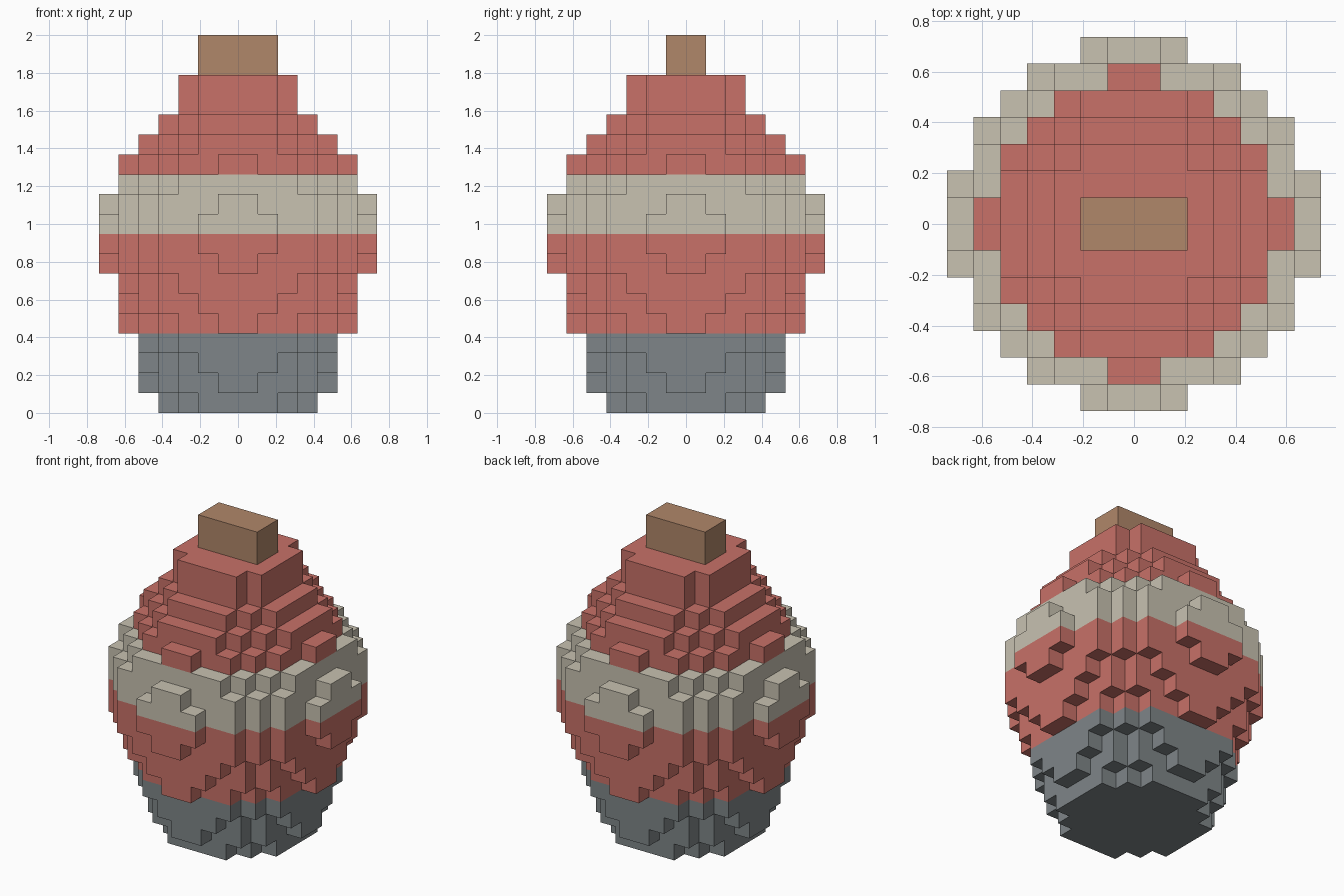
import bpy
import bmesh
from mathutils import Vector

cube = bpy.data.objects.get("Cube")
if cube:
    bpy.data.objects.remove(cube, do_unlink=True)

UNIT = 2 / 19  # block size: nineteen layers tall


def material(name, rgb):
    mat = bpy.data.materials.new(name)
    mat.use_nodes = True
    mat.diffuse_color = (*rgb, 1)
    mat.node_tree.nodes["Principled BSDF"].inputs["Base Color"].default_value = (*rgb, 1)
    return mat


red = material("soft red", (0.578, 0.165, 0.138))
cream = material("cream", (0.578, 0.539, 0.440))
grey = material("slate grey", (0.209, 0.235, 0.246))
brown = material("wood brown", (0.434, 0.242, 0.144))

# Squared radius, in blocks, of each round layer from the ground up
RADII_SQ = [16, 21, 23.5, 28, 31, 34, 38, 43, 46, 46, 43, 38, 31, 23.5, 16, 10, 10]


def round_layer(k):
    span = range(-7, 7)
    return {(x, y, k) for x in span for y in span
            if (x + 0.5) ** 2 + (y + 0.5) ** 2 < RADII_SQ[k]}


def round_band(start, end):
    return set().union(*(round_layer(k) for k in range(start, end)))


# Each part: its blocks and its colour
parts = {
    "base": (round_band(0, 4), grey),
    "lower_body": (round_band(4, 9), red),
    "middle_stripe": (round_band(9, 12), cream),
    "upper_body": (round_band(12, 17), red),
    "top_handle": ({(x, y, k) for x in range(-2, 2) for y in range(-1, 1)
                    for k in (17, 18)}, brown),
}
solid = set().union(*(cells for cells, _ in parts.values()))


def add_skin(bm, cell):
    """Add the faces of a block that are not covered by another block."""
    centre = Vector(cell) + Vector((0.5, 0.5, 0.5))
    for axis in range(3):
        for sign in (-1, 1):
            step = Vector((0, 0, 0))
            step[axis] = sign
            if tuple(int(c + s) for c, s in zip(cell, step)) in solid:
                continue
            u, v = Vector((0, 0, 0)), Vector((0, 0, 0))
            u[(axis + 1) % 3] = 0.5
            v[(axis + 2) % 3] = 0.5 * sign
            mid = centre + step * 0.5
            corners = (mid - u - v, mid + u - v, mid + u + v, mid - u + v)
            bm.faces.new([bm.verts.new(c * UNIT) for c in corners])


for name, (cells, mat) in parts.items():
    bm = bmesh.new()
    for cell in sorted(cells):
        add_skin(bm, cell)
    # Merge the blocks into clean flat faces
    bmesh.ops.remove_doubles(bm, verts=bm.verts, dist=UNIT / 100)
    bmesh.ops.dissolve_limit(bm, angle_limit=0.02, verts=bm.verts, edges=bm.edges)
    mesh = bpy.data.meshes.new(name)
    bm.to_mesh(mesh)
    bm.free()
    mesh.materials.append(mat)
    bpy.context.collection.objects.link(bpy.data.objects.new(name, mesh))
